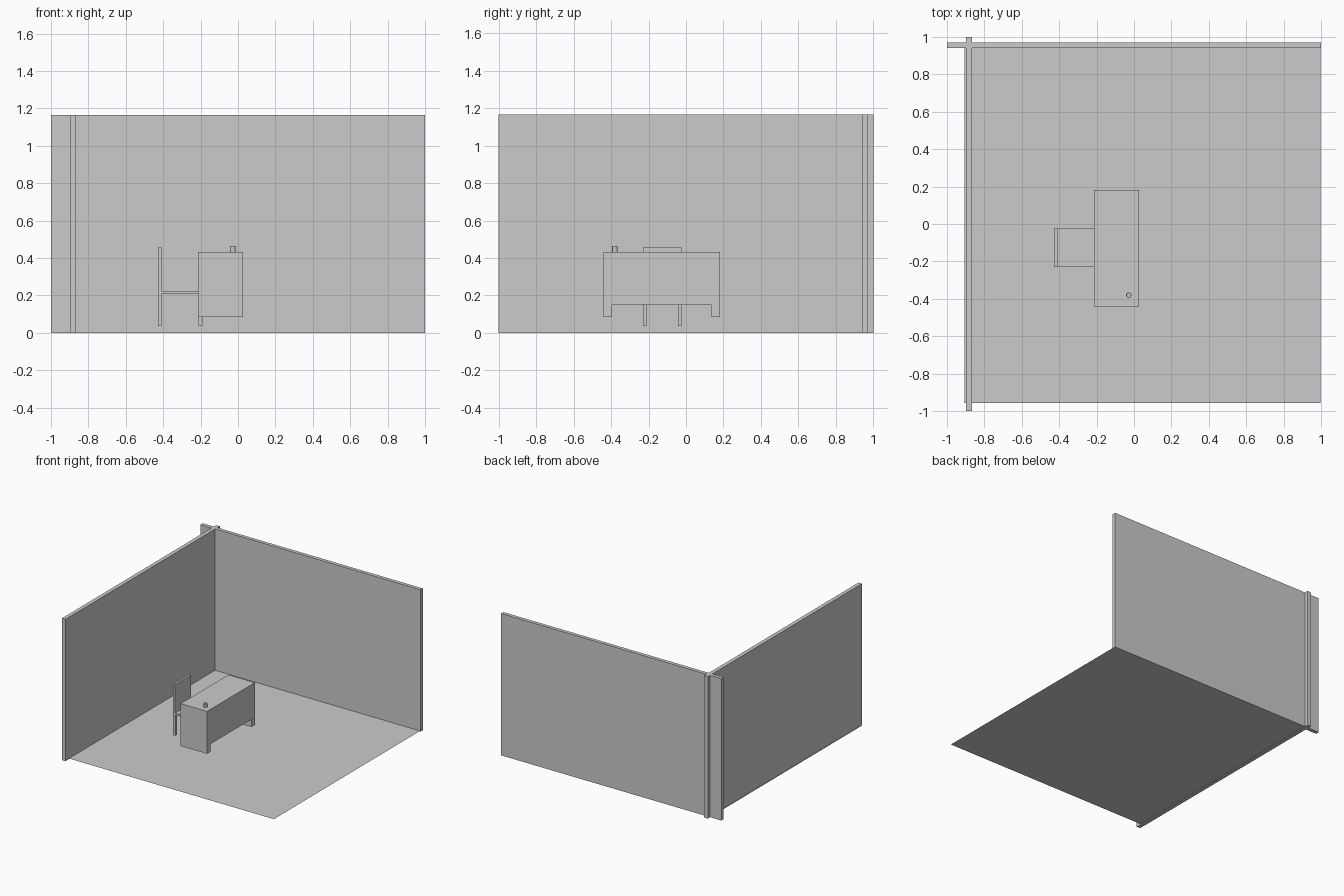
import bpy
import bmesh
import math

if "Cube" in bpy.data.objects:
    bpy.data.objects.remove(bpy.data.objects["Cube"])


def mesh_object(name, bm):
    mesh = bpy.data.meshes.new(name)
    bm.to_mesh(mesh)
    bm.free()
    obj = bpy.data.objects.new(name, mesh)
    bpy.context.collection.objects.link(obj)
    return obj


def box(name, x, y, z):
    """Box from (min, max) pairs on each axis."""
    bm = bmesh.new()
    bmesh.ops.create_cube(bm, size=1)
    for v in bm.verts:
        v.co = [a + (c + 0.5) * (b - a) for c, (a, b) in zip(v.co, (x, y, z))]
    return mesh_object(name, bm)


# Room: thin floor sheet and two crossing walls
bm = bmesh.new()
bm.faces.new([bm.verts.new((x, y, 0.005)) for x, y in
              ((-0.905, -0.957), (0.996, -0.957), (0.996, 0.968), (-0.905, 0.968))])
mesh_object("floor", bm)
box("left_wall", (-0.898, -0.866), (-1, 1), (0, 1.165))
box("back_wall", (-1, 1), (0.94, 0.97), (0, 1.165))

# Desk: top, side panels, front panel and drawer
X0, X1, Y0, Y1, TOP = -0.213, 0.027, -0.44, 0.181, 0.433
box("desk_top", (X0, X1), (Y0, Y1), (0.405, TOP))
box("desk_side_near", (X0, X1), (Y0, Y0 + 0.044), (0.085, 0.405))
box("desk_side_far", (X0, X1), (Y1 - 0.044, Y1), (0.085, 0.405))
box("desk_front_panel", (X1 - 0.03, X1), (Y0 + 0.044, Y1 - 0.044), (0.148, 0.405))
box("desk_drawer", (X0, X1 - 0.03), (Y0 + 0.044, Y1 - 0.044), (0.35, 0.405))

# Chair: seat, backrest and four legs
CY0, CY1, T = -0.229, -0.023, 0.019
box("chair_seat", (-0.428, -0.191), (CY0, CY1), (0.206, 0.223))
box("chair_back", (-0.428, -0.41), (CY0, CY1), (0.223, 0.456))
for xn, x in (("rear", -0.428), ("front", -0.21)):
    for yn, y in (("near", CY0), ("far", CY1 - T)):
        box(f"chair_{xn}_{yn}_leg", (x, x + T), (y, y + T), (0.036, 0.206))

# Cup: lathed hollow profile
bm = bmesh.new()
profile = [(0, 0), (0.014, 0), (0.0145, 0.03), (0.0115, 0.03), (0.011, 0.004), (0, 0.004)]
verts = [bm.verts.new((r, 0, z)) for r, z in profile]
edges = [bm.edges.new(pair) for pair in zip(verts, verts[1:])]
bmesh.ops.spin(bm, geom=verts + edges, cent=(0, 0, 0), axis=(0, 0, 1),
               angle=math.tau, steps=20, use_merge=True)
bmesh.ops.remove_doubles(bm, verts=bm.verts, dist=1e-5)
bmesh.ops.recalc_face_normals(bm, faces=bm.faces)
cup = mesh_object("cup", bm)
cup.location = (-0.028, -0.38, TOP)
